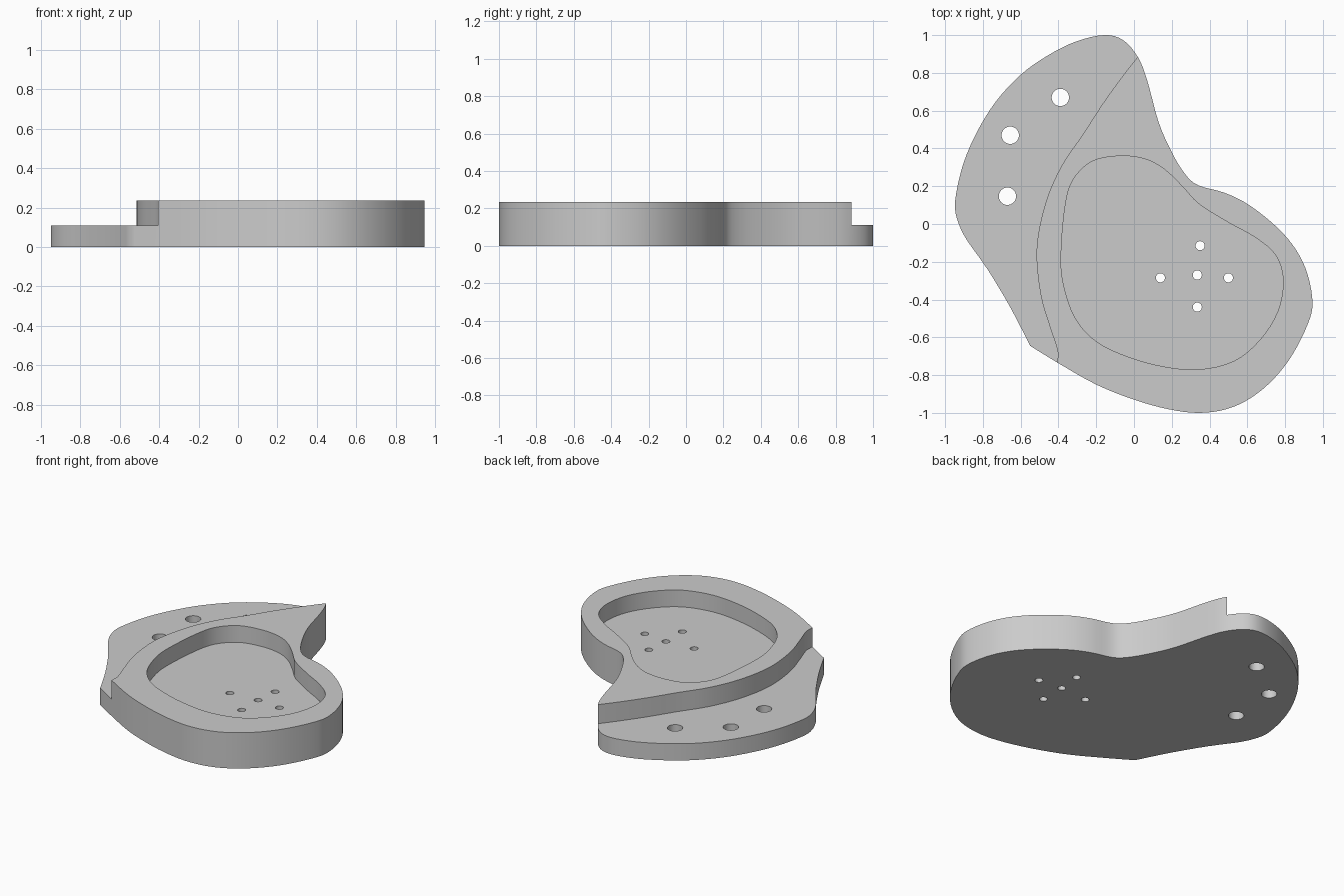
import bpy
import bmesh
from mathutils import Vector

HEIGHT, LEDGE, FLOOR = 0.235, 0.11, 0.125

cube = bpy.data.objects.get("Cube")
if cube:
    bpy.data.objects.remove(cube, do_unlink=True)

grey = bpy.data.materials.new("plain grey")
grey.use_nodes = True
colour = (0.6, 0.6, 0.6, 1)
grey.diffuse_color = colour
grey.node_tree.nodes["Principled BSDF"].inputs["Base Color"].default_value = colour


def spline(points, closed, steps=4):
    """Smooth curve through the points, as a list of 2D vectors."""
    pts = [Vector(p) for p in points]
    count = len(pts)

    def at(i):
        return pts[i % count] if closed else pts[max(0, min(count - 1, i))]

    result = []
    for i in range(count if closed else count - 1):
        a, b, c, d = at(i - 1), at(i), at(i + 1), at(i + 2)
        for s in range(steps):
            t = s / steps
            result.append(b + 0.5 * t * ((c - a) + t * (2 * a - 5 * b + 4 * c - d
                          + t * (3 * (b - c) + d - a))))
    if not closed:
        result.append(pts[-1])
    return result


def prism(name, outline, bottom, top):
    """Solid made by extruding a flat outline upwards."""
    bm = bmesh.new()
    base = bm.faces.new([bm.verts.new((p[0], p[1], bottom)) for p in outline])
    raised = bmesh.ops.extrude_face_region(bm, geom=[base])
    verts = [v for v in raised["geom"] if isinstance(v, bmesh.types.BMVert)]
    bmesh.ops.translate(bm, verts=verts, vec=(0, 0, top - bottom))
    bmesh.ops.recalc_face_normals(bm, faces=bm.faces)
    mesh = bpy.data.meshes.new(name)
    bm.to_mesh(mesh)
    bm.free()
    obj = bpy.data.objects.new(name, mesh)
    bpy.context.collection.objects.link(obj)
    return obj


def cut(target, cutter):
    """Subtract the cutter from the target and remove it."""
    cutter.hide_render = True
    mod = target.modifiers.new("cut", 'BOOLEAN')
    mod.operation, mod.solver, mod.object = 'DIFFERENCE', 'EXACT', cutter
    bpy.ops.object.select_all(action='DESELECT')
    target.select_set(True)
    bpy.context.view_layer.objects.active = target
    bpy.ops.object.modifier_apply(modifier=mod.name)
    bpy.data.objects.remove(cutter, do_unlink=True)


# Body outline, starting and ending at the one sharp corner
outline = [(-.55, -.645), (-.65, -.45), (-.75, -.28), (-.81, -.19), (-.9, -.06), (-.945, .06),
           (-.94, .17), (-.9, .33), (-.83, .49), (-.73, .65), (-.6, .79), (-.46, .89),
           (-.31, .965), (-.16, 1), (-.06, .975), (.02, .885), (.07, .76),
           (.13, .54), (.2, .38), (.27, .265), (.34, .205), (.48, .165),
           (.61, .1), (.76, -.02), (.86, -.14), (.92, -.27), (.945, -.42),
           (.92, -.53), (.84, -.69), (.74, -.82), (.62, -.92), (.49, -.98),
           (.34, -1), (.18, -.98), (0, -.93), (-.2, -.85), (-.4, -.737), (-.55, -.645)]
body = prism("tray_body", spline(outline, False)[:-1], 0, HEIGHT)
body.data.materials.append(grey)

# Lowered ledge along the curved step
step = [(.14, 1.03), (.02, .885), (-.07, .77), (-.17, .63), (-.27, .475),
        (-.385, .305), (-.47, .105), (-.515, -.13), (-.495, -.37),
        (-.445, -.545), (-.405, -.67), (-.405, -.76), (-.405, -1.2)]
ledge = spline(step, False) + [(-1.2, -1.2), (-1.2, 1.2), (.14, 1.2)]
cut(body, prism("ledge_cutter", ledge, LEDGE, 1))

# Recessed pocket
pocket = [(-.08, .36), (.055, .345), (.16, .29), (.255, .2), (.345, .105),
          (.505, .005), (.64, -.07), (.75, -.165), (.79, -.3), (.76, -.465),
          (.665, -.615), (.53, -.725), (.345, -.77), (.16, -.755),
          (-.025, -.705), (-.195, -.625), (-.31, -.5), (-.373, -.32),
          (-.386, -.16), (-.365, .09), (-.325, .23), (-.225, .33)]
cut(body, prism("pocket_cutter", spline(pocket, True), FLOOR, 1))

# Mounting holes in the ledge and drain holes in the pocket
mounting = [(-.39, .67), (-.655, .47), (-.67, .147)]
drain = [(.35, -.115), (.14, -.285), (.335, -.27), (.5, -.285), (.335, -.44)]
for centres, radius in ((mounting, .046), (drain, .024)):
    for x, y in centres:
        bpy.ops.mesh.primitive_cylinder_add(vertices=32, radius=radius, depth=2,
                                            location=(x, y, 0))
        cut(body, bpy.context.object)

# Smooth walls, crisp rims
bpy.ops.object.select_all(action='DESELECT')
body.select_set(True)
bpy.context.view_layer.objects.active = body
bpy.ops.object.shade_smooth_by_angle(angle=0.6)
